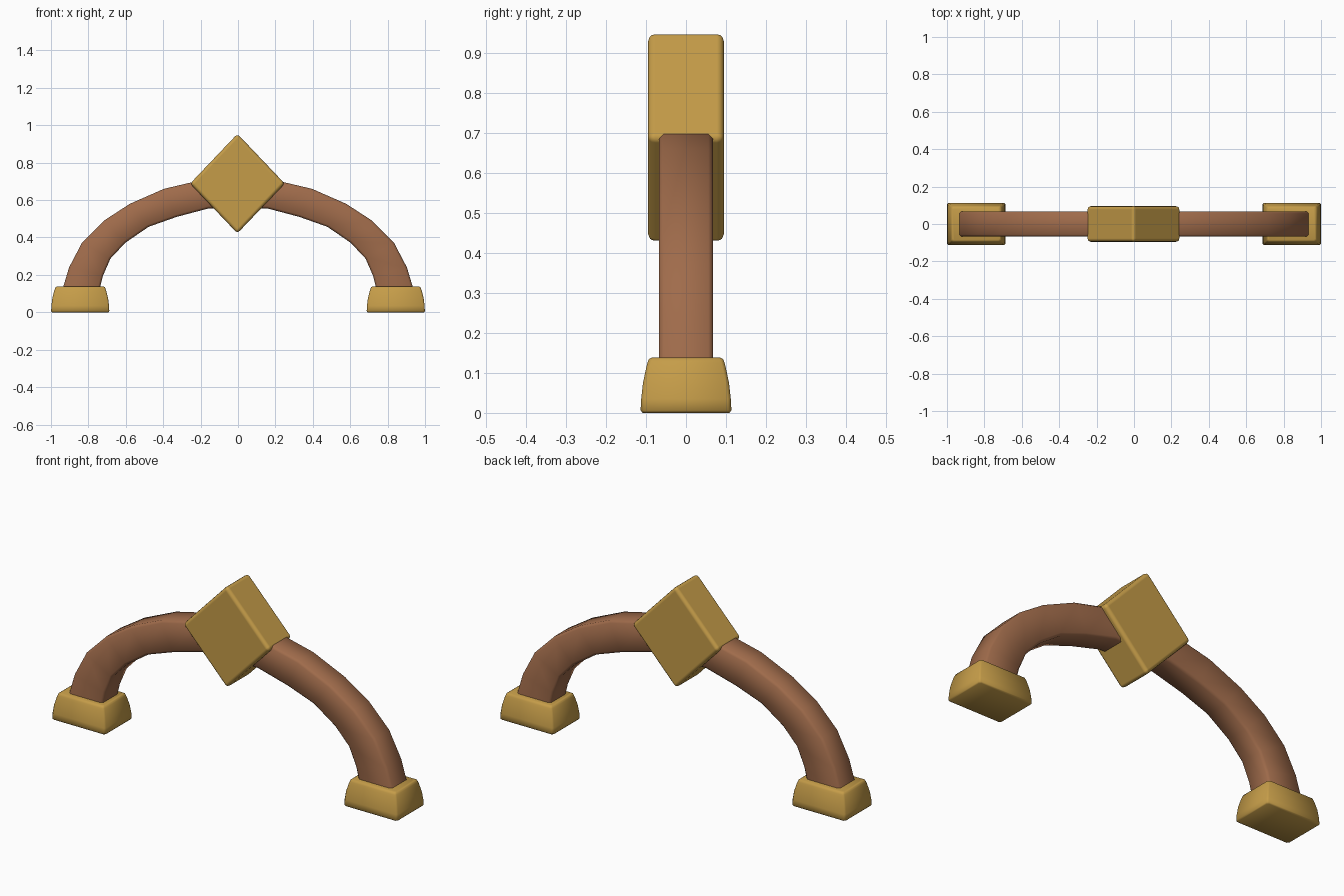
import bpy, bmesh, math
from mathutils import Vector

if "Cube" in bpy.data.objects:
    bpy.data.objects.remove(bpy.data.objects["Cube"])


def material(name, rgb):
    m = bpy.data.materials.new(name)
    m.diffuse_color = (*rgb, 1)
    m.use_nodes = True
    m.node_tree.nodes["Principled BSDF"].inputs["Base Color"].default_value = m.diffuse_color
    return m


GOLD = material("gold", (0.56, 0.335, 0.066))
BROWN = material("brown", (0.35, 0.148, 0.070))


def loft(name, rings, mat, angle=50):
    """Skin a list of equal-length closed rings and cap both ends."""
    bm = bmesh.new()
    loops = [[bm.verts.new(p) for p in r] for r in rings]
    n = len(loops[0])
    for a, b in zip(loops, loops[1:]):
        for i in range(n):
            j = (i + 1) % n
            bm.faces.new((a[i], a[j], b[j], b[i]))
    bm.faces.new(loops[0])
    bm.faces.new(loops[-1])
    bmesh.ops.recalc_face_normals(bm, faces=bm.faces)
    me = bpy.data.meshes.new(name)
    bm.to_mesh(me)
    bm.free()
    me.materials.append(mat)
    ob = bpy.data.objects.new(name, me)
    bpy.context.collection.objects.link(ob)
    bpy.ops.object.select_all(action='DESELECT')
    ob.select_set(True)
    bpy.context.view_layer.objects.active = ob
    bpy.ops.object.shade_smooth_by_angle(angle=math.radians(angle))
    return ob


# Curved handle: (outer x, outer z, inner x, inner z) for the right half
half = [
    (0.20, 0.706, 0.155, 0.556),
    (0.396, 0.660, 0.328, 0.510),
    (0.578, 0.580, 0.478, 0.457),
    (0.717, 0.490, 0.602, 0.372),
    (0.834, 0.372, 0.682, 0.287),
    (0.903, 0.240, 0.722, 0.195),
    (0.945, 0.100, 0.746, 0.100),
]
path = [(-a, b, -c, d) for a, b, c, d in reversed(half)] + half


def handle_ring(ox, oz, ix, iz, w=0.068, c=0.012):
    o, i = Vector((ox, 0, oz)), Vector((ix, 0, iz))
    d = (i - o).normalized() * c
    y, yc = Vector((0, w, 0)), Vector((0, w - c, 0))
    return [o - yc, o + yc, o + d + y, i - d + y,
            i + yc, i - yc, i - d - y, o + d - y]


loft("curved_handle", [handle_ring(*p) for p in path], BROWN)


# Feet: flared blocks with rounded rims
def foot_ring(cx, hx, hy, z, c=0.008):
    return [(cx + x, y, z) for x, y in (
        (hx - c, -hy), (hx, -hy + c), (hx, hy - c), (hx - c, hy),
        (c - hx, hy), (-hx, hy - c), (-hx, c - hy), (c - hx, -hy))]


profile = [(0.150, 0.108, 0.0), (0.1555, 0.1135, 0.006), (0.154, 0.112, 0.035),
           (0.149, 0.1075, 0.075), (0.139, 0.099, 0.115), (0.135, 0.096, 0.126),
           (0.132, 0.093, 0.134), (0.125, 0.086, 0.138)]
for side, s in (("left", -1), ("right", 1)):
    loft(side + "_foot", [foot_ring(s * 0.8435, *p) for p in profile], GOLD)

# Diamond block at the crown with rounded edges
hx, hz, hy = 0.253, 0.266, 0.095
diamond = loft("diamond_block",
               [[(-0.003 + x, y, 0.688 + z) for x, z in
                 ((hx, 0), (0, hz), (-hx, 0), (0, -hz))] for y in (-hy, hy)], GOLD)
bev = diamond.modifiers.new("rounded_edges", 'BEVEL')
bev.width = 0.018
bev.segments = 3
bev.limit_method = 'ANGLE'
bev.harden_normals = True
diamond.modifiers.move(len(diamond.modifiers) - 1, 0)
